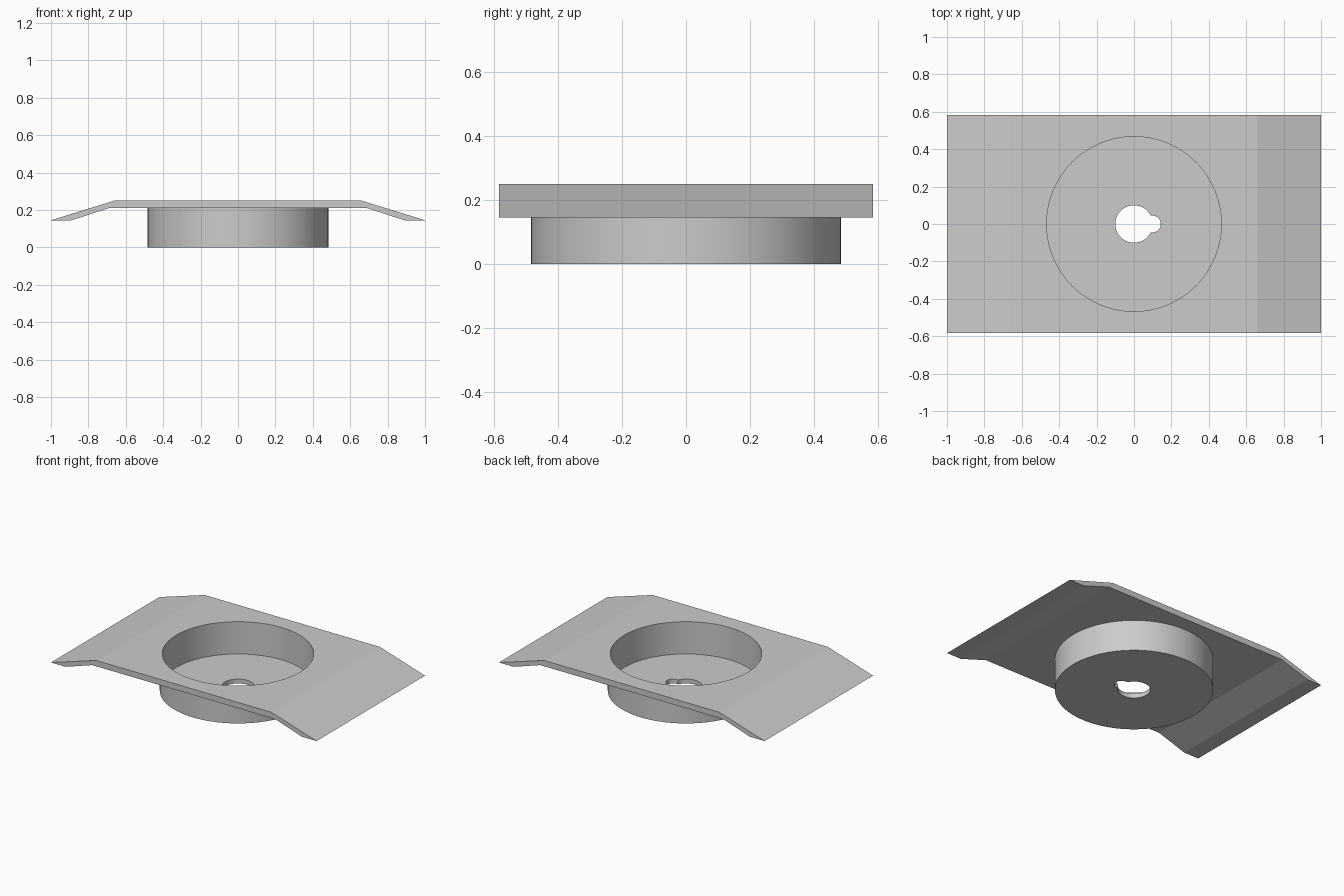
import bpy
import bmesh
import math

cube = bpy.data.objects.get("Cube")
if cube:
    bpy.data.objects.remove(cube, do_unlink=True)

# Single grey material
GREY = (0.6, 0.6, 0.6, 1.0)
metal = bpy.data.materials.new("plain_grey")
metal.use_nodes = True
metal.diffuse_color = GREY
metal.node_tree.nodes["Principled BSDF"].inputs["Base Color"].default_value = GREY


def add_object(name, bm):
    bmesh.ops.recalc_face_normals(bm, faces=bm.faces)
    mesh = bpy.data.meshes.new(name)
    bm.to_mesh(mesh)
    bm.free()
    mesh.materials.append(metal)
    obj = bpy.data.objects.new(name, mesh)
    bpy.context.collection.objects.link(obj)
    return obj


def extrude_profile(name, points, half_depth):
    """Closed XZ outline extruded along Y."""
    bm = bmesh.new()
    face = bm.faces.new([bm.verts.new((x, -half_depth, z)) for x, z in points])
    grown = bmesh.ops.extrude_face_region(bm, geom=[face])
    verts = [g for g in grown["geom"] if isinstance(g, bmesh.types.BMVert)]
    bmesh.ops.translate(bm, verts=verts, vec=(0, 2 * half_depth, 0))
    return add_object(name, bm)


def cylinder(name, radius, bottom, top, x=0.0, sides=96):
    bm = bmesh.new()
    bmesh.ops.create_cone(bm, cap_ends=True, segments=sides,
                          radius1=radius, radius2=radius, depth=top - bottom)
    bmesh.ops.translate(bm, verts=bm.verts, vec=(x, 0, (bottom + top) / 2))
    return add_object(name, bm)


def combine(target, other, operation):
    """Apply a boolean and discard the helper."""
    mod = target.modifiers.new(operation.lower(), 'BOOLEAN')
    mod.operation = operation
    mod.solver = 'EXACT'
    mod.object = other
    bpy.ops.object.select_all(action='DESELECT')
    bpy.context.view_layer.objects.active = target
    target.select_set(True)
    bpy.ops.object.modifier_apply(modifier=mod.name)
    bpy.data.objects.remove(other, do_unlink=True)


# Plate with drooping side wings, mirrored from one half outline
top_half = [(0.66, 0.25), (1.0, 0.145)]
under_half = [(0.89, 0.145), (0.69, 0.21)]
right = top_half + under_half
outline = right + [(-x, z) for x, z in reversed(right)]
holder = extrude_profile("winged_plate_with_cup", outline, 0.583)

# Round cup under the plate, then its bore
combine(holder, cylinder("cup_body", 0.483, 0.0, 0.23), 'UNION')
combine(holder, cylinder("cup_bore", 0.467, 0.03, 0.4), 'DIFFERENCE')

# Keyhole through the cup floor
combine(holder, cylinder("floor_hole", 0.1, -0.1, 0.1, sides=64), 'DIFFERENCE')
combine(holder, cylinder("floor_notch", 0.045, -0.1, 0.1, x=0.098, sides=48), 'DIFFERENCE')

# Smooth round walls, crisp wing bends
bpy.ops.object.shade_smooth_by_angle(angle=math.radians(14))
